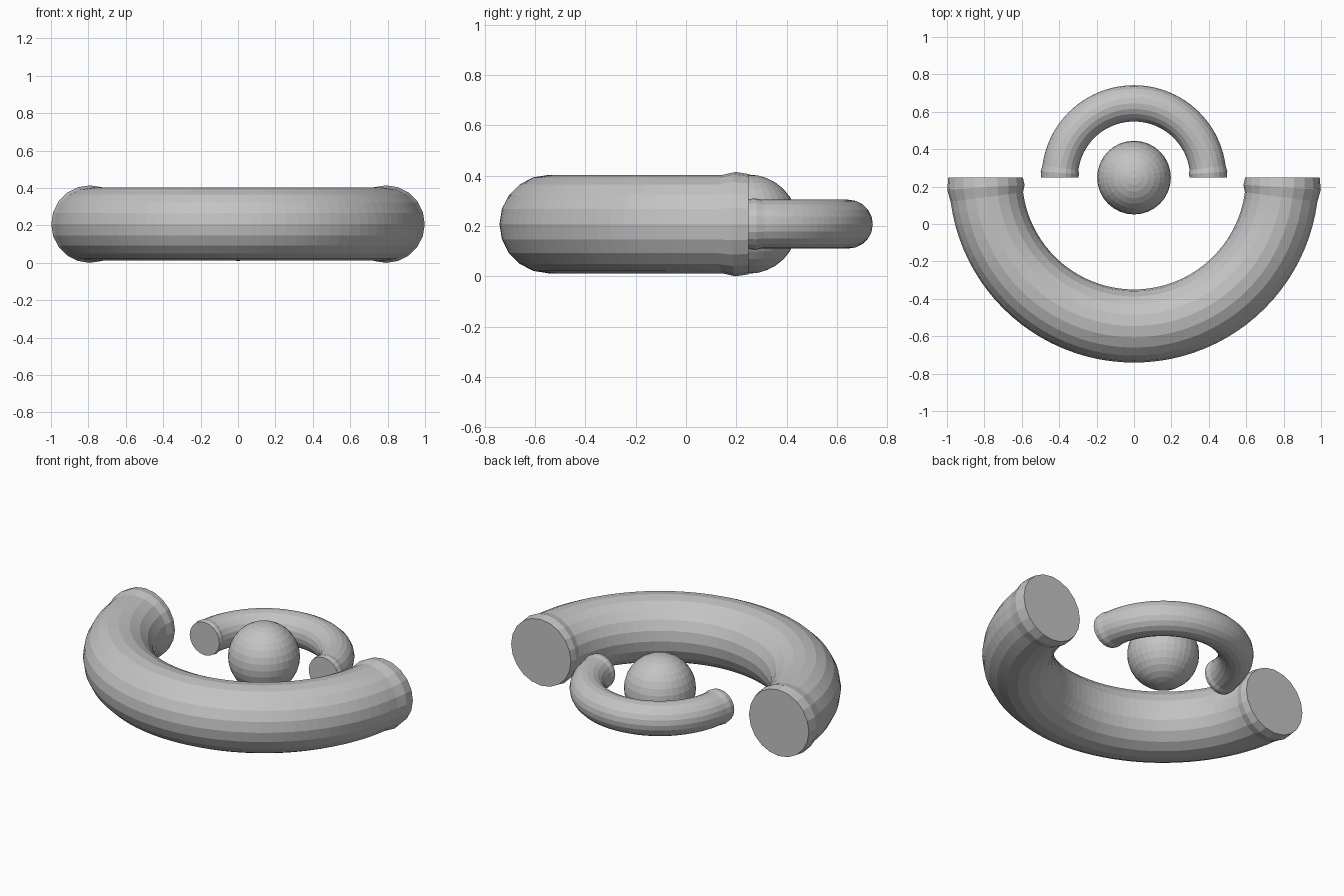
import bpy, bmesh, math

if "Cube" in bpy.data.objects:
    bpy.data.objects.remove(bpy.data.objects["Cube"])

CY, CZ = 0.248, 0.207   # shared centre of the arcs and the ball

mat = bpy.data.materials.new("plain grey")
mat.diffuse_color = (0.55, 0.55, 0.55, 1)
mat.use_nodes = True
mat.node_tree.nodes["Principled BSDF"].inputs["Base Color"].default_value = mat.diffuse_color


def finish(bm, name):
    bmesh.ops.recalc_face_normals(bm, faces=bm.faces)
    me = bpy.data.meshes.new(name)
    bm.to_mesh(me)
    bm.free()
    me.materials.append(mat)
    ob = bpy.data.objects.new(name, me)
    bpy.context.collection.objects.link(ob)
    return ob


def half_ring(name, major, minor, start, segs=48, sides=20):
    """Half torus with a slightly swollen collar and flat cap at each end."""
    bm = bmesh.new()
    rings = []
    for i in range(segs + 1):
        a = start + math.pi * i / segs
        k = {0: 1.02, 1: 1.06}.get(min(i, segs - i), 1.0)
        ring = []
        for j in range(sides):
            t = math.tau * j / sides
            d = major + minor * k * math.cos(t)
            ring.append(bm.verts.new((d * math.cos(a), CY + d * math.sin(a),
                                      CZ + minor * k * math.sin(t))))
        rings.append(ring)
    for p, q in zip(rings, rings[1:]):
        for j in range(sides):
            n = (j + 1) % sides
            bm.faces.new((p[j], p[n], q[n], q[j]))
    # flat end caps
    bm.faces.new(rings[0])
    bm.faces.new(rings[-1])
    return finish(bm, name)


# large front arc and small rear arc
half_ring("large_arc", 0.7935, 0.1955, math.pi)
half_ring("small_arc", 0.397, 0.097, 0.0)

# centre ball
bm = bmesh.new()
bmesh.ops.create_uvsphere(bm, u_segments=32, v_segments=16, radius=0.197)
bmesh.ops.translate(bm, verts=bm.verts, vec=(0, CY, CZ))
finish(bm, "centre_ball")
